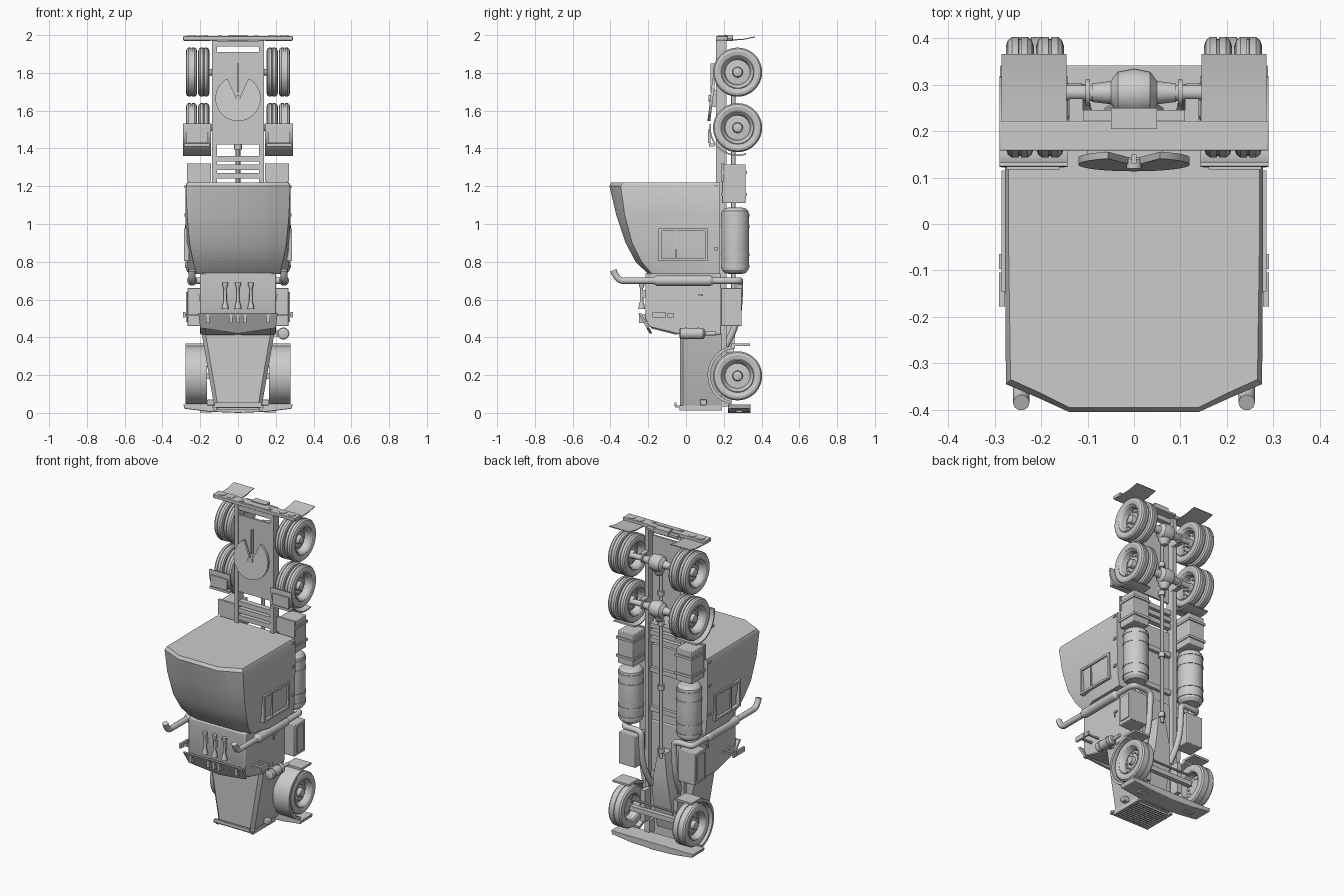
import bpy, bmesh
from math import sin, cos, radians, tau


# --- helpers: every part is a loft through a list of 3D sections ---
def add(name, *parts, mirror=False, bevel=0):
    bm = bmesh.new()
    for secs in parts:
        rings = [[bm.verts.new(p) for p in s] for s in secs]
        n = len(rings[0])
        for a, b in zip(rings, rings[1:]):
            for i in range(n):
                bm.faces.new((a[i], a[(i + 1) % n], b[(i + 1) % n], b[i]))
        bm.faces.new(rings[0][::-1])
        bm.faces.new(rings[-1])
    bmesh.ops.recalc_face_normals(bm, faces=bm.faces)
    me = bpy.data.meshes.new(name)
    bm.to_mesh(me)
    bm.free()
    ob = bpy.data.objects.new(name, me)
    bpy.context.collection.objects.link(ob)
    finish(ob, mirror, bevel)
    return ob


def finish(ob, mirror, bevel=0):
    if bevel:
        m = ob.modifiers.new("bevel", "BEVEL")
        m.width, m.segments, m.limit_method = bevel, 2, "ANGLE"
    if mirror:
        ob.modifiers.new("mirror", "MIRROR")


def box(x0, x1, y0, y1, z0, z1):
    return [[(x0, y0, z), (x1, y0, z), (x1, y1, z), (x0, y1, z)] for z in (z0, z1)]


def prism_y(pts, y0, y1, slope=0, zc=0):
    return [[(x, y + (z - zc) * slope, z) for x, z in pts] for y in (y0, y1)]


def prism_x(pts, x0, x1):
    return [[(x, y, z) for y, z in pts] for x in (x0, x1)]


def lathe(profile, c, axis, n=32):
    secs = []
    for r, h in profile:
        ring = []
        for i in range(n):
            u, v = r * cos(tau * i / n), r * sin(tau * i / n)
            d = {"x": (h, u, v), "y": (u, h, v), "z": (u, v, h)}[axis]
            ring.append(tuple(a + b for a, b in zip(c, d)))
        secs.append(ring)
    return secs


def cyl(r, h0, h1, c, axis, n=16):
    return lathe([(r, h0), (r, h1)], c, axis, n)


def arc(x0, x1, c, r, t, a0, a1, n=16):
    secs = []
    for i in range(n + 1):
        a = radians(a0 + (a1 - a0) * i / n)
        secs.append([(x, c[0] + q * cos(a), c[1] + q * sin(a))
                     for x, q in ((x0, r), (x1, r), (x1, r + t), (x0, r + t))])
    return secs


def pipe(name, pts, r, mirror=False):
    cu = bpy.data.curves.new(name, "CURVE")
    cu.dimensions, cu.bevel_depth, cu.bevel_resolution, cu.use_fill_caps = "3D", r, 3, True
    sp = cu.splines.new("NURBS")
    sp.points.add(len(pts) - 1)
    for p, q in zip(sp.points, pts):
        p.co = (*q, 1)
    sp.order_u, sp.use_endpoint_u, sp.resolution_u = 3, True, 5
    ob = bpy.data.objects.new(name, cu)
    bpy.context.collection.objects.link(ob)
    finish(ob, mirror)


# --- wheels ---
WY = 0.273


def wheel(name, x, z, w, disc, flip=1):
    h = w / 2
    prof = [(.012, disc + .03), (.024, disc + .026), (.028, disc + .004), (.066, disc),
            (.074, h - .012), (.084, h - .002), (.088, h - .005), (.11, h), (.123, h - .004),
            (.13, h - .013), (.13, .003), (.126, .002), (.126, -.002), (.13, -.003),
            (.13, .013 - h), (.123, .004 - h), (.11, -h), (.086, .003 - h), (.078, .01 - h),
            (.07, disc - .008), (.03, disc - .008)]
    c = (x, WY, z)
    parts = [lathe([(r, k * flip) for r, k in prof], c, "x", 36)]
    for i in range(12):
        a = tau * i / 12
        lc = (x, WY + .05 * cos(a), z + .05 * sin(a))
        parts.append(cyl(.006, (disc - .013) * flip, (disc + .008) * flip, lc, "x", 8))
    add(name, *parts, mirror=True)


for i, z in enumerate((1.51, 1.804)):
    wheel(f"rear_outer_wheel_{i}", .246, z, .06, -.014)
    wheel(f"rear_inner_wheel_{i}", .181, z, .06, -.014, -1)
    add(f"rear_axle_{i}", cyl(.017, -.19, .19, (0, WY + .01, z), "x"),
        *[cyl(.028, s * .1 - .005, s * .1 + .005, (0, WY + .01, z), "x") for s in (-1, 1)],
        lathe([(.02, -.09), (.025, -.05), (.045, -.035), (.052, 0), (.045, .035), (.025, .05),
               (.02, .09)], (0, WY + .01, z), "x"))
    add(f"differential_nose_{i}", lathe([(.04, 0), (.035, -.05), (.018, -.08)], (0, WY, z), "z", 16))
    add(f"suspension_arm_{i}", box(.11, .14, .2, .27, z - .02, z + .02), mirror=True)
wheel("front_wheel", .225, .196, .095, .012)
add("front_axle", box(-.19, .19, .265, .295, .18, .21))
add("steering_rod", cyl(.007, -.18, .18, (0, .285, .25), "x", 8))
add("front_spring", box(.1, .13, .21, .27, .12, .32), mirror=True)

# --- chassis ---
add("frame_rail", box(.112, .138, .16, .215, .1, 1.98), mirror=True)
add("frame_crossmembers", *[box(-.115, .115, .165, .2, z, z + .03)
                            for z in (.8, 1.05, 1.24, 1.285, 1.33, 1.94)])
add("rear_deck_plate", box(-.118, .118, .165, .178, 1.42, 1.91))
add("drive_shaft", cyl(.012, .55, 1.75, (0, .25, 0), "z", 12),
    *[cyl(.02, z - .015, z + .015, (0, .25, 0), "z", 12) for z in (.6, 1.0, 1.41, 1.6)])
add("engine_and_gearbox", [[(-w, .1, z), (w, .1, z), (w * .7, y, z), (-w * .7, y, z)]
                           for z, w, y in ((.08, .09, .2), (.3, .09, .25), (.42, .07, .26), (.58, .035, .25))])

# --- coupling plate with notch ---
ring = [(.12 * cos(radians(a)), 1.665 + .12 * sin(radians(a))) for a in range(118, 423, 8)]
add("coupling_plate", prism_y(ring + [(.012, 1.675), (-.012, 1.675)], .128, .143, .12, 1.665))
add("coupling_lock", box(-.005, .005, .13, .15, 1.7, 1.85), cyl(.017, .12, .14, (0, 0, 1.665), "y"))
add("coupling_bracket", box(.06, .1, .14, .17, 1.62, 1.71), mirror=True)

# --- tail ---
add("rear_bar", box(-.29, .29, .158, .222, 1.972, 1.994), bevel=.003)
add("tail_lights", *[cyl(.024, 1.985, 1.997, (x, .194, 0), "z", 20) for x in (.184, .245)],
    cyl(.011, 1.985, 1.999, (.095, .178, 0), "z"), mirror=True)
add("tail_plate", box(-.05, .05, .205, .25, 1.97, 2.0), box(-.11, .11, .165, .192, 1.98, 1.996),
    box(-.11, .11, .212, .246, 1.972, 1.985))
add("rear_mud_flap", prism_x([(.2, 1.97), (.3, 1.974), (.366, 1.988), (.366, 1.993), (.3, 1.98),
                              (.2, 1.976)], .145, .285), mirror=True)
add("tandem_fender", arc(.143, .29, (WY, 1.51), .142, .008, 172, 288), mirror=True)
add("tandem_fender_tread", box(.16, .275, .117, .13, 1.43, 1.5), box(.15, .285, .122, .15, 1.41, 1.425),
    mirror=True)

# --- boxes, tanks, steps along the frame ---
add("battery_box", box(.15, .262, .19, .315, 1.11, 1.315), mirror=True, bevel=.004)
add("battery_box_straps", box(.145, .268, .185, .322, 1.265, 1.28),
    box(.145, .268, .185, .322, 1.15, 1.165), box(.143, .27, .185, .2, 1.225, 1.32), mirror=True)
TC = (.205, .26, 0)
add("fuel_tank", lathe([(.03, .735), (.055, .74), (.07, .757), (.073, .775), (.073, 1.05), (.07, 1.068),
                        (.055, 1.083), (.03, 1.088)], TC, "z"), mirror=True)
add("fuel_tank_straps", *[cyl(.076, z, z + .014, TC, "z", 32) for z in (.77, .83, .98, 1.04)], mirror=True)
add("step_box", box(.15, .268, .185, .295, .46, .66), mirror=True, bevel=.004)
add("step_box_panel", box(.265, .274, .205, .275, .48, .64), mirror=True)

# --- sleeper: half cross-sections lofted along the length ---
secs = []
for z, xw, xs, ys, yc in ((.735, .262, .22, -.18, -.2), (.8, .27, .237, -.235, -.267),
                          (.9, .276, .257, -.285, -.32), (1.05, .278, .27, -.325, -.37),
                          (1.2, .278, .276, -.345, -.405), (1.22, .27, .266, -.335, -.395)):
    half = [(xw, .18), (xw, -.06), (xs, ys), (xs * .6 + .04, ys * .5 + yc * .5), (.14, yc)]
    secs.append([(x, y, z) for x, y in half] + [(-x, y, z) for x, y in half[::-1]])
add("sleeper_cab", *[secs])
add("sleeper_window_frame", box(.26, .286, -.145, -.13, .805, .975), box(.26, .286, .1, .115, .805, .975),
    box(.26, .286, -.145, .115, .805, .818), box(.26, .286, -.145, .115, .962, .975),
    box(.26, .282, -.058, -.05, .81, .97), mirror=True)
add("sleeper_hinges", *[box(.27, .284, .15, .17, z, z + .015) for z in (.86, 1.04, 1.19)], mirror=True)

# --- driver cab ---
add("driver_cab", prism_x([(-.215, .74), (-.215, .5), (-.195, .455), (-.035, .415), (.185, .415),
                           (.185, .74)], -.2, .2), bevel=.006)
add("windshield_frame", prism_x([(-.185, .447), (-.05, .413), (-.05, .425), (-.185, .46)], .015, .175), mirror=True)
add("sun_visor", prism_y([(-.21, .53), (.21, .53), (.2, .45), (0, .42), (-.2, .45)], -.237, -.222, -.55, .5))
add("roof_lights", *[box(x - .009, x + .009, -.25, -.21, .475, .52) for x in (-.16, -.037, 0, .037, .16)])
add("air_horns", *[lathe([(.018, .55), (.015, .57), (.009, .59), (.008, .66), (.015, .675), (.015, .69)],
                         (x, -.235, 0), "z", 12) for x in (-.068, 0, .068)],
    *[box(x - .006, x + .006, -.235, -.2, .61, .65) for x in (-.068, 0, .068)])
add("side_mirror", box(.19, .28, -.15, -.135, .512, .522), box(.19, .28, -.085, -.075, .512, .522),
    box(.278, .291, -.178, -.105, .505, .535), box(.28, .291, -.097, -.065, .505, .53), mirror=True)
add("door_handle", box(.2, .208, .065, .09, .62, .63), box(.2, .206, .065, .072, .595, .63), mirror=True)

# --- hood, grille, fenders, bumper ---
add("hood", [[(-w, .19, z), (-w, -.015, z), (-w + .02, -.033, z), (w - .02, -.033, z), (w, -.015, z), (w, .19, z)]
             for z, w in ((.025, .12), (.04, .127), (.42, .192))])
add("hood_lip", box(-.135, .135, -.055, -.025, .028, .04), box(-.125, .125, -.062, -.05, .035, .055))
add("grille_bars", *[box(-.115, .115, y, y + .008, .014, .03) for y in [-.02 + .018 * i for i in range(11)]])
add("grille_frame", box(.113, .13, -.035, .19, .012, .04), mirror=True)
add("headlight", box(.12, .165, .075, .11, .04, .07), mirror=True, bevel=.004)
add("front_fender", arc(.165, .278, (WY, .2), .143, .016, 95, 255, 20),
    box(.165, .278, .24, .34, .355, .368), mirror=True)
add("bumper", prism_y([(-.29, .045), (-.282, .022), (-.15, .006), (0, 0), (.15, .006), (.282, .022),
                       (.29, .045)], .222, .342), bevel=.003)
add("bumper_lights", box(.14, .2, .265, .3, .002, .02), mirror=True)
add("bumper_bracket", box(.09, .125, .18, .24, .035, .12), mirror=True)

# --- air cleaner on one side ---
AC = (.24, 0, .42)
add("air_cleaner", lathe([(.02, -.035), (.029, -.03), (.029, .09), (.02, .1), (.011, .102), (.011, .16)],
                         AC, "y", 20),
    cyl(.032, -.005, .005, AC, "y", 20), cyl(.032, .06, .07, AC, "y", 20),
    box(.18, .24, .02, .045, .405, .435))

# --- exhaust stacks ---
pipe("exhaust_pipe", [(.243, -.385, .755), (.243, -.365, .7), (.243, -.3, .7), (.243, 0, .7), (.243, .22, .7),
                      (.243, .285, .7), (.19, .285, .7), (.115, .285, .7), (.115, .285, .64),
                      (.115, .27, .45), (.1, .2, .34)], .018, True)
add("exhaust_muffler", lathe([(.018, -.17), (.027, -.155), (.027, .13), (.018, .145)],
                             (.243, 0, .7), "y", 20), mirror=True)

# --- shading ---
for ob in bpy.context.collection.objects:
    ob.select_set(ob.type == "MESH")
    if ob.type == "MESH":
        bpy.context.view_layer.objects.active = ob
bpy.ops.object.shade_smooth_by_angle(angle=radians(30))
